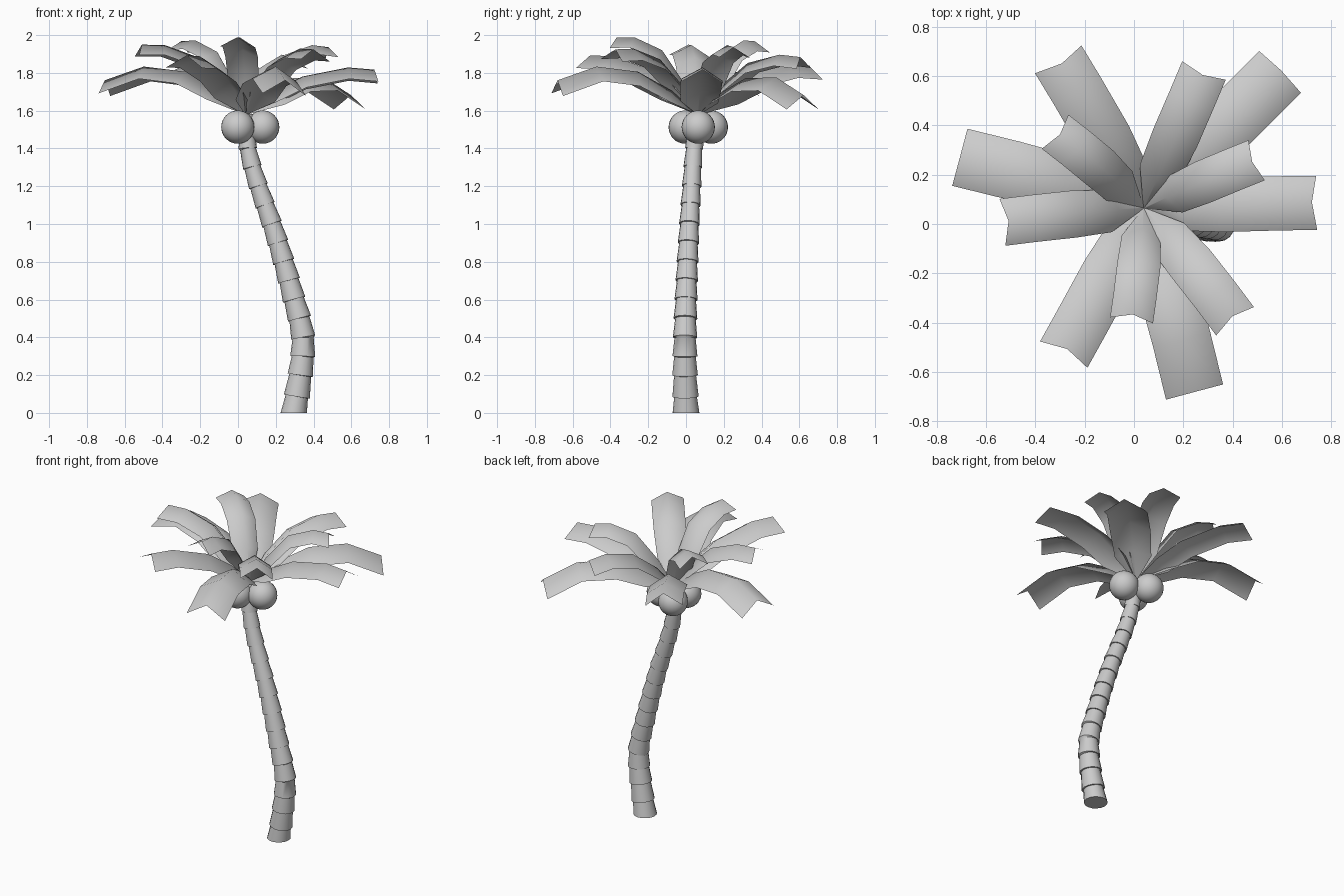
import bpy, bmesh, math
from mathutils import Vector, Matrix

if "Cube" in bpy.data.objects:
    bpy.data.objects.remove(bpy.data.objects["Cube"])


def finish(bm, name, angle=None):
    bmesh.ops.recalc_face_normals(bm, faces=bm.faces)
    me = bpy.data.meshes.new(name)
    bm.to_mesh(me)
    bm.free()
    ob = bpy.data.objects.new(name, me)
    bpy.context.collection.objects.link(ob)
    me.polygons.foreach_set("use_smooth", [True] * len(me.polygons))
    if angle:
        bpy.ops.object.select_all(action='DESELECT')
        ob.select_set(True)
        bpy.context.view_layer.objects.active = ob
        bpy.ops.object.shade_smooth_by_angle(angle=math.radians(angle))
    return ob


# Trunk: stacked flared sleeves along a curved path
PATH = [Vector(p) for p in [(0.295, 0, 0), (0.33, -0.005, 0.2), (0.345, -0.005, 0.4),
        (0.297, 0, 0.6), (0.242, 0.008, 0.8), (0.18, 0.018, 1.0),
        (0.108, 0.03, 1.2), (0.052, 0.043, 1.4), (0.045, 0.06, 1.58)]]


def on_path(t):
    f = min(max(t, 0), 1) * (len(PATH) - 1)
    i = min(int(f), len(PATH) - 2)
    u = f - i
    p0, p1, p2 = PATH[max(i - 1, 0)], PATH[i], PATH[i + 1]
    p3 = PATH[min(i + 2, len(PATH) - 1)]
    return 0.5 * (2 * p1 + (p2 - p0) * u + (2 * p0 - 5 * p1 + 4 * p2 - p3) * u * u
                  + (3 * p1 - p0 - 3 * p2 + p3) * u ** 3)


SEGS, SIDES = 16, 16
bm = bmesh.new()
rings = []
for i in range(SEGS):
    a, b = on_path(i / SEGS), on_path((i + 1) / SEGS)
    wide = 0.071 - 0.026 * i / SEGS
    q = Vector((0, 0, 1)).rotation_difference(b - a)
    for p, r in ((a, wide), (b, wide * 0.84)):
        ring = []
        for k in range(SIDES):
            an = 2 * math.pi * k / SIDES
            v = p + q @ Vector((r * math.cos(an), r * math.sin(an), 0))
            if i == 0 and p is a:
                v.z = 0
            ring.append(bm.verts.new(v))
        rings.append(ring)
for r0, r1 in zip(rings, rings[1:]):
    for k in range(SIDES):
        n = (k + 1) % SIDES
        bm.faces.new((r0[k], r0[n], r1[n], r1[k]))
bm.faces.new(rings[0])
bm.faces.new(rings[-1])
finish(bm, "trunk", 40)

# Coconuts: three in a ring under the crown
for i in range(3):
    an = math.radians(120 * i)
    bm = bmesh.new()
    bmesh.ops.create_uvsphere(bm, u_segments=24, v_segments=16, radius=0.088)
    bmesh.ops.translate(bm, verts=bm.verts, vec=(0.043 + 0.088 * math.cos(an),
                                                 0.065 + 0.08 * math.sin(an), 1.513))
    finish(bm, f"coconut_{i + 1}")

# Fronds: four ridged leaf shapes, repeated three times round a tilted crown
CROWN = Matrix.Translation((0.04, 0.065, 1.58)) @ Matrix.Rotation(0.067, 4, Vector((-1, 1, 0)))
FRONDS = [  # angle, half width, ridge profile (radius, height)
    (1, 0.11, [(0, 0), (.13, .12), (.29, .215), (.53, .275), (.67, .27)]),
    (45, 0.12, [(0, 0), (.15, .12), (.34, .215), (.57, .235), (.78, .155)]),
    (22, 0.088, [(0, 0), (.09, .17), (.21, .33), (.36, .39), (.455, .385)]),
    (67, 0.096, [(0, 0), (.11, .15), (.27, .29), (.45, .345), (.57, .34)]),
]


def frond(name, angle, half, profile):
    bm = bmesh.new()
    mat = CROWN @ Matrix.Rotation(math.radians(angle), 4, 'Z')
    pts = [Vector((r, 0, z)) for r, z in profile]
    last = len(pts) - 1
    rows = []
    for i, p in enumerate(pts):
        t = (pts[min(i + 1, last)] - pts[max(i - 1, 0)]).normalized()
        up = Vector((-t.z, 0, t.x))
        w = half * (0.03, 0.9, 1, 1, 1)[i]
        edge = p - up * w * 0.6 + (t * 0.025 if i == last else Vector())
        side = Vector((0, w, 0))
        rows.append([bm.verts.new(mat @ v) for v in (edge - side, p, edge + side)])
    for a, b in zip(rows, rows[1:]):
        for k in range(2):
            bm.faces.new((a[k], b[k], b[k + 1], a[k + 1]))
    finish(bm, name)


for turn in range(3):
    for j, (angle, half, profile) in enumerate(FRONDS):
        frond(f"frond_{turn * 4 + j + 1}", angle + 120 * turn, half, profile)
